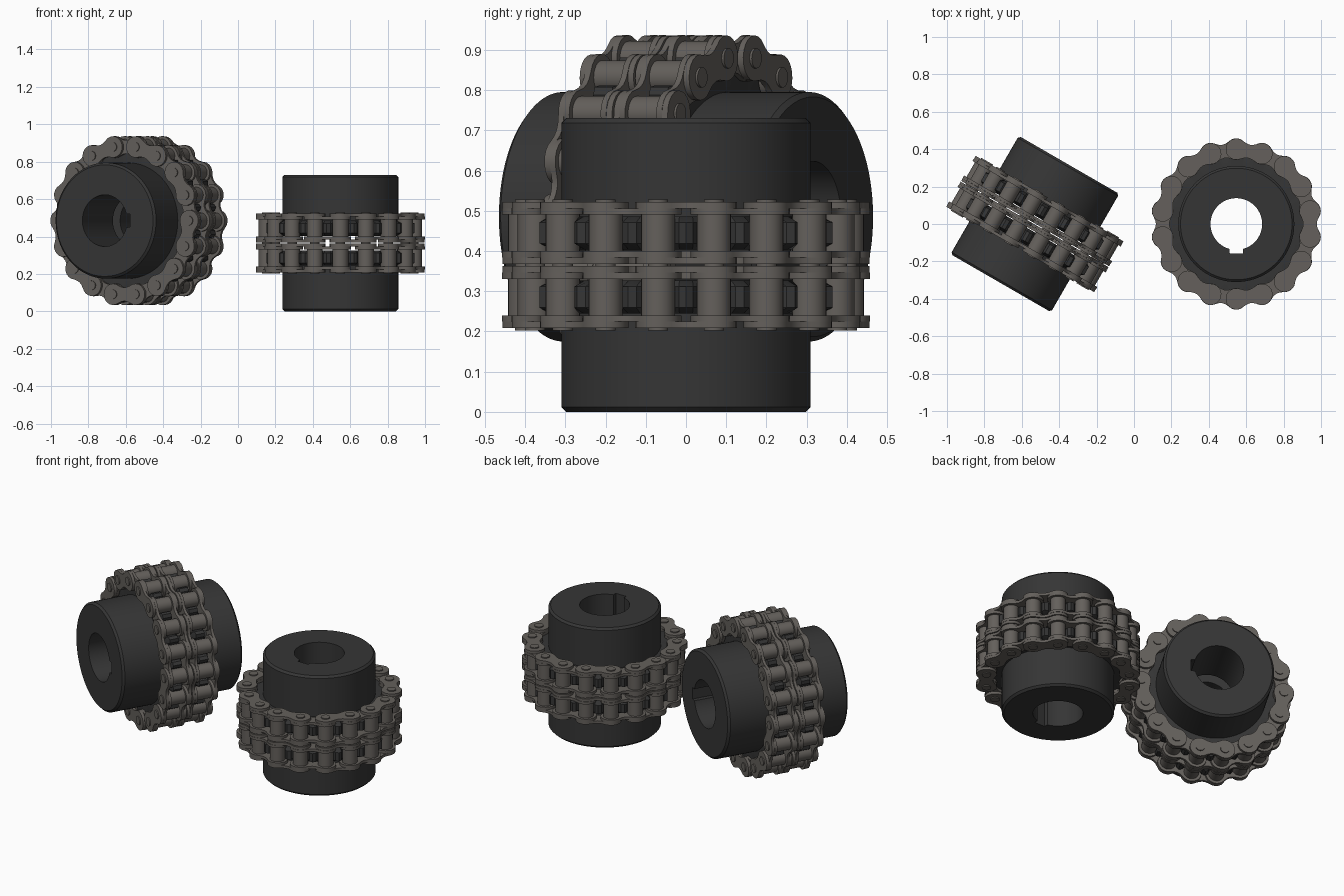
import bpy, bmesh
from math import sin, cos, pi, radians
from mathutils import Matrix, Vector

if "Cube" in bpy.data.objects:
    bpy.data.objects.remove(bpy.data.objects["Cube"])

N = 18              # pins around each chain
PITCH_R = 0.40      # radius of the pin circle
HALF_PITCH = PITCH_R * sin(pi / N)
STRAND = 0.08       # offset of each chain strand from the middle
HALF_ROLL = 0.045   # half roller length
T = 0.016           # plate thickness


def material(name, rgb):
    m = bpy.data.materials.new(name)
    m.diffuse_color = (*rgb, 1)
    m.use_nodes = True
    m.node_tree.nodes["Principled BSDF"].inputs["Base Color"].default_value = m.diffuse_color
    return m


black = material("black_steel", (0.036, 0.036, 0.036))
grey = material("warm_grey_steel", (0.128, 0.117, 0.106))


def finish(bm, name, mat):
    bmesh.ops.recalc_face_normals(bm, faces=bm.faces)
    me = bpy.data.meshes.new(name)
    bm.to_mesh(me)
    bm.free()
    me.materials.append(mat)
    me.shade_smooth()
    me.set_sharp_from_angle(angle=radians(35))
    return me


def prism(bm, pts, z0, z1):
    low = [bm.verts.new((x, y, z0)) for x, y in pts]
    high = [bm.verts.new((x, y, z1)) for x, y in pts]
    bm.faces.new(low[::-1])
    bm.faces.new(high)
    n = len(pts)
    for i in range(n):
        j = (i + 1) % n
        bm.faces.new((low[i], low[j], high[j], high[i]))


def circle(cx, cy, r, n=24):
    return [(cx + r * cos(2 * pi * i / n), cy + r * sin(2 * pi * i / n)) for i in range(n)]


def pin_centre(i):
    a = radians(10 + 20 * i)
    return PITCH_R * cos(a), PITCH_R * sin(a)


# --- hub half with sprocket teeth and keyed bore, lofted through rings ---
RING = N * 8
TOOTH = [0.357, 0.360, 0.373, 0.411, 0.421]   # root to tip


def round_ring(r):
    return [(r * cos(2 * pi * i / RING), r * sin(2 * pi * i / RING)) for i in range(RING)]


def bore_ring():
    pts = []
    for i, (x, y) in enumerate(round_ring(0.138)):
        if abs(i - RING * 3 // 4) <= 5:       # keyway on the -y side
            k = i - RING * 3 // 4
            x, y = 0.035 * k / 5, -0.157
        pts.append((x, y))
    return pts


def tooth_ring(cap):
    pts = []
    for i in range(RING):
        k = (i - 4) % 8                        # 0 at a pin
        r = min(TOOTH[min(k, 8 - k)], cap)
        a = 2 * pi * i / RING
        pts.append((r * cos(a), r * sin(a)))
    return pts


def hub_mesh():
    stack = [(0.365, bore_ring()), (0.365, round_ring(0.298)), (0.353, round_ring(0.31)),
             (0.121, round_ring(0.31)), (0.121, tooth_ring(0.375)), (0.106, tooth_ring(1)),
             (0.054, tooth_ring(1)), (0.039, tooth_ring(0.375)), (0.039, bore_ring())]
    bm = bmesh.new()
    rings = [[bm.verts.new((x, y, z)) for x, y in pts] for z, pts in stack]
    for a, b in zip(rings, rings[1:] + rings[:1]):
        for i in range(RING):
            j = (i + 1) % RING
            bm.faces.new((a[i], a[j], b[j], b[i]))
    return finish(bm, "hub", black)


# --- waisted link plates ---
def plate_profile(r, angle):
    right = []
    for i in range(15):
        t = radians(-125 + 250 * i / 14)
        right.append((HALF_PITCH + r * cos(t), r * sin(t)))
    right += [(0.018, 0.039), (0, 0.036), (-0.018, 0.039)]
    pts = right + [(-x, -y) for x, y in right]
    m = Matrix.Rotation(angle + pi / 2, 2)
    d = PITCH_R * cos(pi / N)
    out = []
    for p in pts:
        v = m @ Vector(p)
        out.append((v.x + d * cos(angle), v.y + d * sin(angle)))
    return out


def plates_mesh(name, r, start, levels):
    bm = bmesh.new()
    for k in range(N // 2):
        pts = plate_profile(r, radians(start + 40 * k))
        for z in levels:
            for s in (-1, 1):
                prism(bm, pts, s * z - T / 2, s * z + T / 2)
    return finish(bm, name, grey)


# --- rollers and pins ---
def rollers_mesh():
    bm = bmesh.new()
    for i in range(N):
        for s in (-STRAND, STRAND):
            prism(bm, circle(*pin_centre(i), 0.0425), s - HALF_ROLL, s + HALF_ROLL)
    return finish(bm, "rollers", grey)


def pins_mesh():
    bm = bmesh.new()
    for i in range(N):
        prism(bm, circle(*pin_centre(i), 0.025), -0.163, 0.163)
    return finish(bm, "pins", grey)


inner = HALF_ROLL + T / 2
parts = {
    "rollers": rollers_mesh(),
    "pins": pins_mesh(),
    "inner_plates": plates_mesh("inner_plates", 0.058, 20, (STRAND - inner, STRAND + inner)),
    "outer_plates": plates_mesh("outer_plates", 0.057, 0, (0.0105, STRAND + inner + T)),
}
hub = hub_mesh()

# --- place both couplings: one upright, one lying on its side ---
upright = Matrix.Translation((0.547, 0, 0.365))
lying = Matrix.Translation((-0.53, 0, 0.485)) @ Matrix((
    (0, -cos(pi / 6), 0.5, 0),
    (0, 0.5, cos(pi / 6), 0),
    (-1, 0, 0, 0),
    (0, 0, 0, 1)))


def place(name, me, matrix):
    ob = bpy.data.objects.new(name, me)
    bpy.context.collection.objects.link(ob)
    ob.matrix_world = matrix


# opposite hub half is a true mirror of the first
hub_far = hub.copy()
hub_far.transform(Matrix.Scale(-1, 4, (0, 0, 1)))
hub_far.flip_normals()

for side, mat in (("upright", upright), ("lying", lying)):
    place(side + "_hub_a", hub, mat)
    place(side + "_hub_b", hub_far, mat)
    for part, me in parts.items():
        place(side + "_" + part, me, mat)
